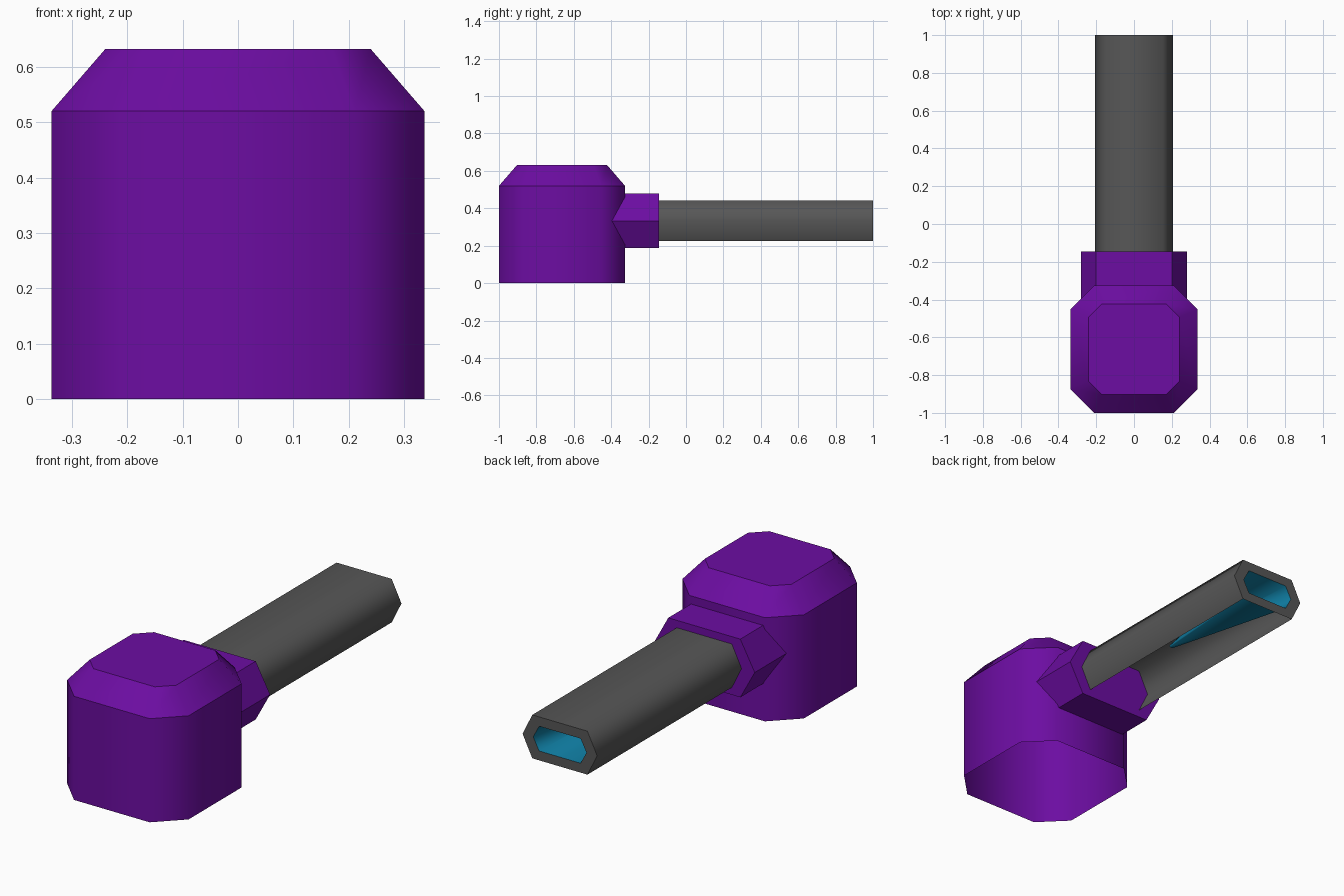
import bpy, bmesh

if "Cube" in bpy.data.objects:
    bpy.data.objects.remove(bpy.data.objects["Cube"])


def material(name, rgb):
    m = bpy.data.materials.new(name)
    m.diffuse_color = (*rgb, 1)
    m.use_nodes = True
    m.node_tree.nodes["Principled BSDF"].inputs["Base Color"].default_value = m.diffuse_color
    return m


purple = material("purple", (0.15, 0.004, 0.36))
grey = material("dark_grey", (0.095, 0.095, 0.095))
blue = material("teal_blue", (0.005, 0.21, 0.37))


def octagon(hx, hy, cut, cy, z):
    """Rectangle with cut corners in the xy plane."""
    pts = [(hx, hy - cut), (hx - cut, hy), (cut - hx, hy), (-hx, hy - cut)]
    pts += [(-x, -y) for x, y in pts]
    return [(x, y + cy, z) for x, y in pts]


def hexagon(wide, flat, half, y, cz=0.333):
    """Flattened hexagon in the xz plane; side 4 is the underside."""
    pts = [(wide, 0), (flat, half), (-flat, half), (-wide, 0), (-flat, -half), (flat, -half)]
    return [(x, y, z + cz) for x, z in pts]


def loft(name, loops, mats, cap=False, skip=None, colour=None, axis=None):
    """Bridge a list of loops; skip(i, k) leaves a side open."""
    bm = bmesh.new()
    rings = [[bm.verts.new(p) for p in loop] for loop in loops]
    for i in range(len(rings) - 1):
        a, b = rings[i], rings[i + 1]
        n = len(a)
        for k in range(n):
            if skip and skip(i, k):
                continue
            f = bm.faces.new((a[k], a[(k + 1) % n], b[(k + 1) % n], b[k]))
            f.material_index = colour(i) if colour else 0
    if cap:
        bm.faces.new(rings[-1])
    bmesh.ops.recalc_face_normals(bm, faces=bm.faces[:])
    # smooth around the section, sharp along each loop
    if axis is not None:
        for f in bm.faces:
            f.smooth = True
        for e in bm.edges:
            p, q = (v.co[axis] for v in e.verts)
            e.smooth = abs(p - q) > 0.001
    me = bpy.data.meshes.new(name)
    bm.to_mesh(me)
    bm.free()
    for m in mats:
        me.materials.append(m)
    ob = bpy.data.objects.new(name, me)
    bpy.context.collection.objects.link(ob)
    return ob


# turret housing: cut-corner block with a sloped roof, open underneath
loft("housing",
     [octagon(0.337, 0.337, 0.127, -0.663, 0),
      octagon(0.337, 0.337, 0.127, -0.663, 0.52),
      octagon(0.24, 0.24, 0.07, -0.663, 0.632)],
     [purple], cap=True, axis=2)

# collar around the barrel root
loft("collar",
     [hexagon(0.28, 0.2, 0.146, -0.41), hexagon(0.28, 0.2, 0.146, -0.145)],
     [purple], cap=True)

# barrel: shell open on the underside, muzzle rim and tapering blue bore
loft("barrel",
     [hexagon(0.207, 0.153, 0.109, -0.145),
      hexagon(0.207, 0.153, 0.109, 1.0),
      hexagon(0.148, 0.115, 0.062, 1.0),
      hexagon(0.012, 0.008, 0.005, 0.28)],
     [grey, blue], cap=False,
     skip=lambda i, k: i == 0 and k == 4,
     colour=lambda i: 1 if i == 2 else 0, axis=1)
